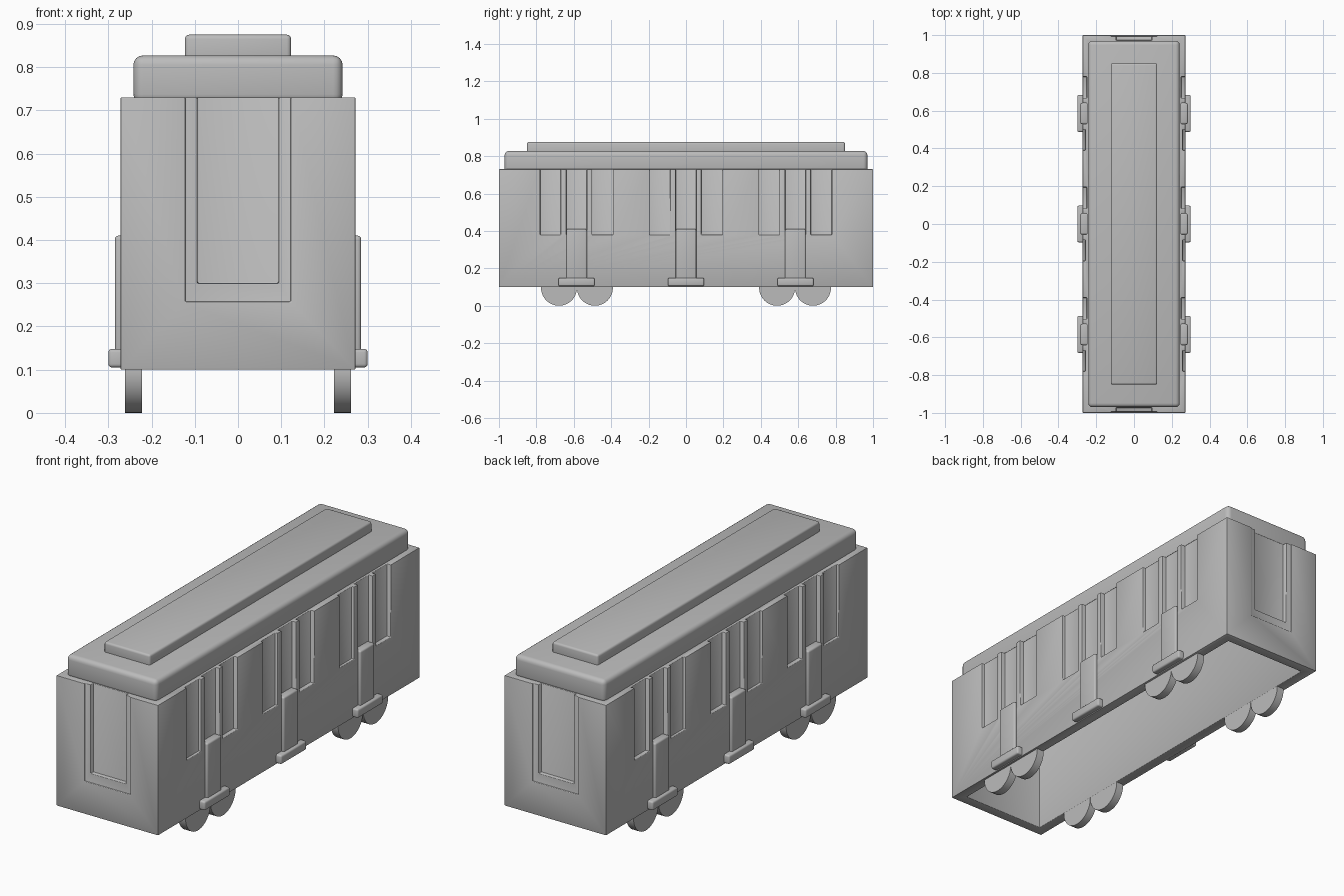
import bpy
from math import radians, pi

default = bpy.data.objects.get("Cube")
if default:
    bpy.data.objects.remove(default, do_unlink=True)

# One plain grey for the whole model
grey = bpy.data.materials.new("plain grey")
grey.use_nodes = True
grey.diffuse_color = (0.5, 0.5, 0.5, 1)
grey.node_tree.nodes["Principled BSDF"].inputs["Base Color"].default_value = (0.5, 0.5, 0.5, 1)


def box(name, x, y, z):
    """Box from (low, high) ranges on each axis."""
    bpy.ops.mesh.primitive_cube_add(size=1)
    ob = bpy.context.object
    ob.name = name
    for v in ob.data.vertices:
        v.co = [lo + (c + 0.5) * (hi - lo) for c, (lo, hi) in zip(v.co, (x, y, z))]
    ob.data.materials.append(grey)
    return ob


def apply(ob, mod):
    bpy.context.view_layer.objects.active = ob
    bpy.ops.object.modifier_apply(modifier=mod.name)


def cut(ob, x, y, z):
    cutter = box("cutter", x, y, z)
    cutter.hide_render = True
    mod = ob.modifiers.new("cut", "BOOLEAN")
    mod.operation = "DIFFERENCE"
    mod.solver = "EXACT"
    mod.object = cutter
    apply(ob, mod)
    bpy.data.objects.remove(cutter, do_unlink=True)


def finish(ob, width=0, segments=3):
    """Round the hard edges and smooth the shading."""
    if width:
        mod = ob.modifiers.new("round", "BEVEL")
        mod.width = width
        mod.segments = segments
        mod.limit_method = "ANGLE"
        mod.angle_limit = radians(40)
        apply(ob, mod)
    bpy.ops.object.select_all(action="DESELECT")
    ob.select_set(True)
    bpy.context.view_layer.objects.active = ob
    bpy.ops.object.shade_smooth_by_angle(angle=radians(35))


def span(side, near, far):
    """Range along an axis, mirrored for the negative side."""
    return (near, far) if side > 0 else (-far, -near)


SIDES = (-1, 1)
DOORS = (-0.585, 0, 0.585)
HOLLOW = ((-0.222, 0.222), (-0.95, 0.95), (-0.1, 0.775))

# Hollow car body, open underneath
body = box("car_body", (-0.272, 0.272), (-1, 1), (0.1, 0.73))
cut(body, *HOLLOW)

# Side windows and door openings: (start, end, bottom, depth plane)
openings = ((-0.195, -0.085, 0.38, 0.258),
            (-0.055, 0.055, 0.38, 0.25),
            (0.082, 0.195, 0.38, 0.25))
for side in SIDES:
    for door in DOORS:
        for start, end, bottom, plane in openings:
            cut(body, span(side, plane, 0.4), (door + start, door + end), (bottom, 0.9))
    # End door: shallow frame with a deeper pane
    cut(body, (-0.122, 0.122), span(side, 0.994, 1.2), (0.257, 0.9))
    cut(body, (-0.094, 0.094), span(side, 0.972, 1.2), (0.3, 0.9))
finish(body, 0.004, 2)

# Roof and raised roof deck
roof = box("roof", (-0.242, 0.242), (-0.97, 0.97), (0.715, 0.827))
finish(roof, 0.022, 4)
cut(roof, *HOLLOW)
finish(roof)
deck = box("roof_deck", (-0.123, 0.123), (-0.85, 0.85), (0.8, 0.875))
finish(deck, 0.01)

for side in SIDES:
    # Raised lower door panels and their steps
    for door in DOORS:
        panel = box("door_panel", span(side, 0.24, 0.285), (door - 0.055, door + 0.055), (0.105, 0.41))
        finish(panel, 0.008)
        step = box("door_step", span(side, 0.25, 0.3), (door - 0.097, door + 0.097), (0.105, 0.148))
        finish(step, 0.008)
    # Wheels, upper halves buried in the side walls
    for end in SIDES:
        for y in (0.487, 0.679):
            bpy.ops.mesh.primitive_cylinder_add(vertices=48, radius=0.096, depth=0.039,
                                                location=(side * 0.242, end * y, 0.096),
                                                rotation=(0, pi / 2, 0))
            wheel = bpy.context.object
            wheel.name = "wheel"
            wheel.data.materials.append(grey)
            finish(wheel)
